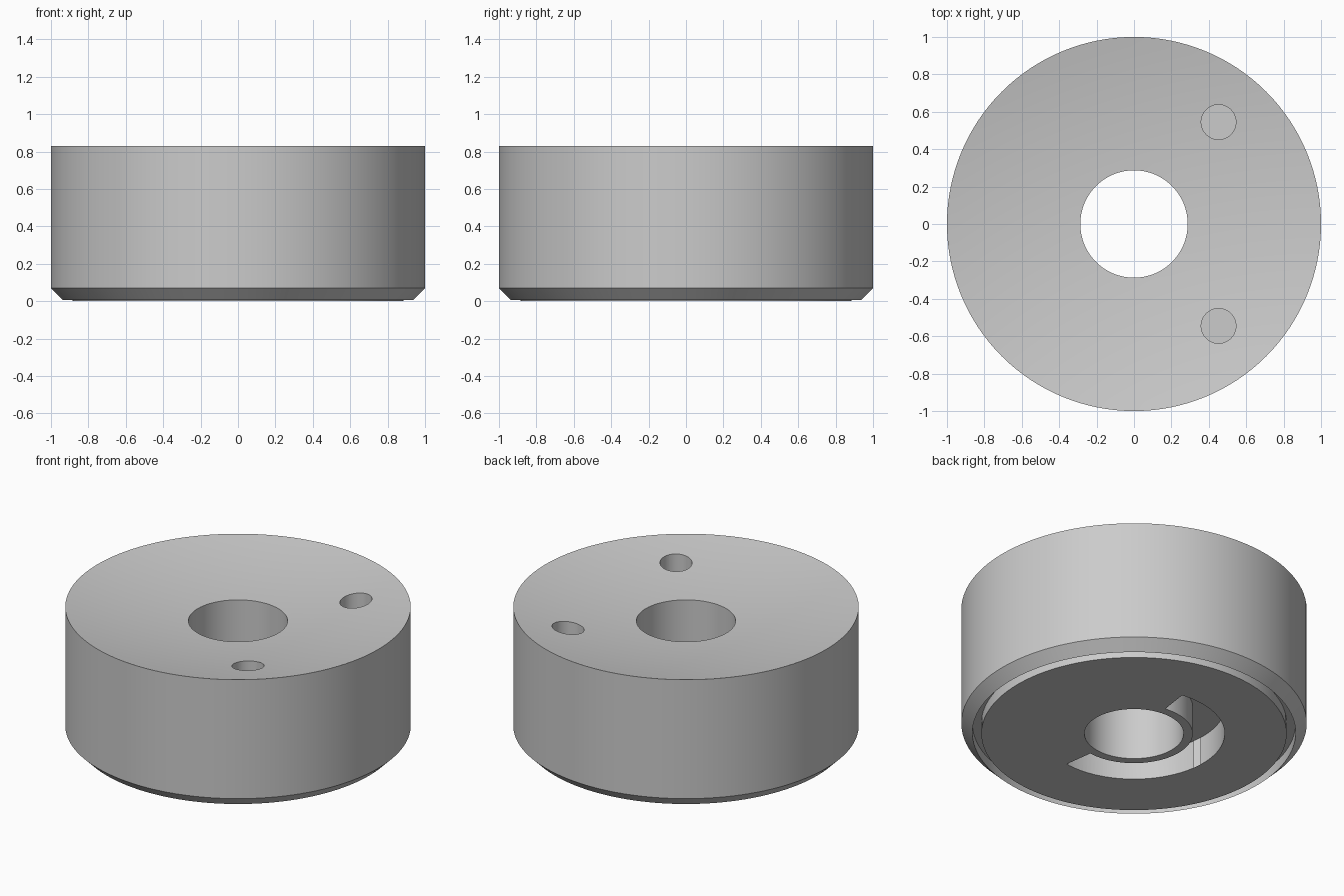
import bpy, bmesh, math
from mathutils import Matrix, Vector

cube = bpy.data.objects.get("Cube")
if cube:
    bpy.data.objects.remove(cube, do_unlink=True)

SEGMENTS = 128
BORE, HEIGHT = 0.287, 0.83

steel = bpy.data.materials.new("grey steel")
steel.use_nodes = True
steel.diffuse_color = (0.6, 0.6, 0.6, 1)
steel.node_tree.nodes["Principled BSDF"].inputs["Base Color"].default_value = (0.6, 0.6, 0.6, 1)


def lathe(name, profile, start=0.0, sweep=math.tau):
    """Revolve a closed (radius, z) profile about z; partial sweeps get end caps."""
    full = abs(sweep - math.tau) < 1e-6
    steps = max(8, round(SEGMENTS * sweep / math.tau))
    bm = bmesh.new()
    rings = []
    for i in range(steps if full else steps + 1):
        a = start + sweep * i / steps
        rings.append([bm.verts.new((r * math.cos(a), r * math.sin(a), z)) for r, z in profile])
    n = len(profile)
    for i in range(steps):
        a, b = rings[i], rings[(i + 1) % len(rings)]
        for j in range(n):
            k = (j + 1) % n
            bm.faces.new((a[j], b[j], b[k], a[k]))
    if not full:
        bm.faces.new(rings[0])
        bm.faces.new(rings[-1])
    bmesh.ops.recalc_face_normals(bm, faces=bm.faces)
    return to_object(name, bm)


def to_object(name, bm):
    mesh = bpy.data.meshes.new(name)
    bm.to_mesh(mesh)
    bm.free()
    mesh.materials.append(steel)
    obj = bpy.data.objects.new(name, mesh)
    bpy.context.collection.objects.link(obj)
    return obj


def dish(r):
    """Height of the shallow spherical hollow on the top."""
    return HEIGHT - 0.098 * (1 - r * r)


# Body: bored disc with chamfered foot, ring groove below and hollow top
profile = [(BORE, 0), (0.884, 0), (0.884, 0.07), (0.936, 0.07), (0.936, 0.006), (1, 0.07)]
rows = 14
for i in range(rows + 1):
    r = 1 + (BORE - 1) * i / rows
    profile.append((r, dish(r)))
body = lathe("body", profile)

# Curved slot in the underside
half = math.radians(98)
cutters = [lathe("slot_cutter", [(0.34, -0.1), (0.525, -0.1), (0.525, 0.18), (0.34, 0.18)],
                 math.pi - half, 2 * half)]

# Pair of blind pin holes in the top
for side in (-1, 1):
    bm = bmesh.new()
    bmesh.ops.create_cone(bm, cap_ends=True, segments=48, radius1=0.093, radius2=0.093, depth=0.6,
                          matrix=Matrix.Translation(Vector((0.452, side * 0.545, 0.8))))
    cutters.append(to_object("pin_hole_cutter", bm))

bpy.ops.object.select_all(action='DESELECT')
bpy.context.view_layer.objects.active = body
body.select_set(True)
for cutter in cutters:
    mod = body.modifiers.new("cut", 'BOOLEAN')
    mod.operation = 'DIFFERENCE'
    mod.solver = 'EXACT'
    mod.object = cutter
    bpy.ops.object.modifier_apply(modifier=mod.name)
    bpy.data.objects.remove(cutter, do_unlink=True)

bpy.ops.object.shade_smooth_by_angle(angle=math.radians(30))
